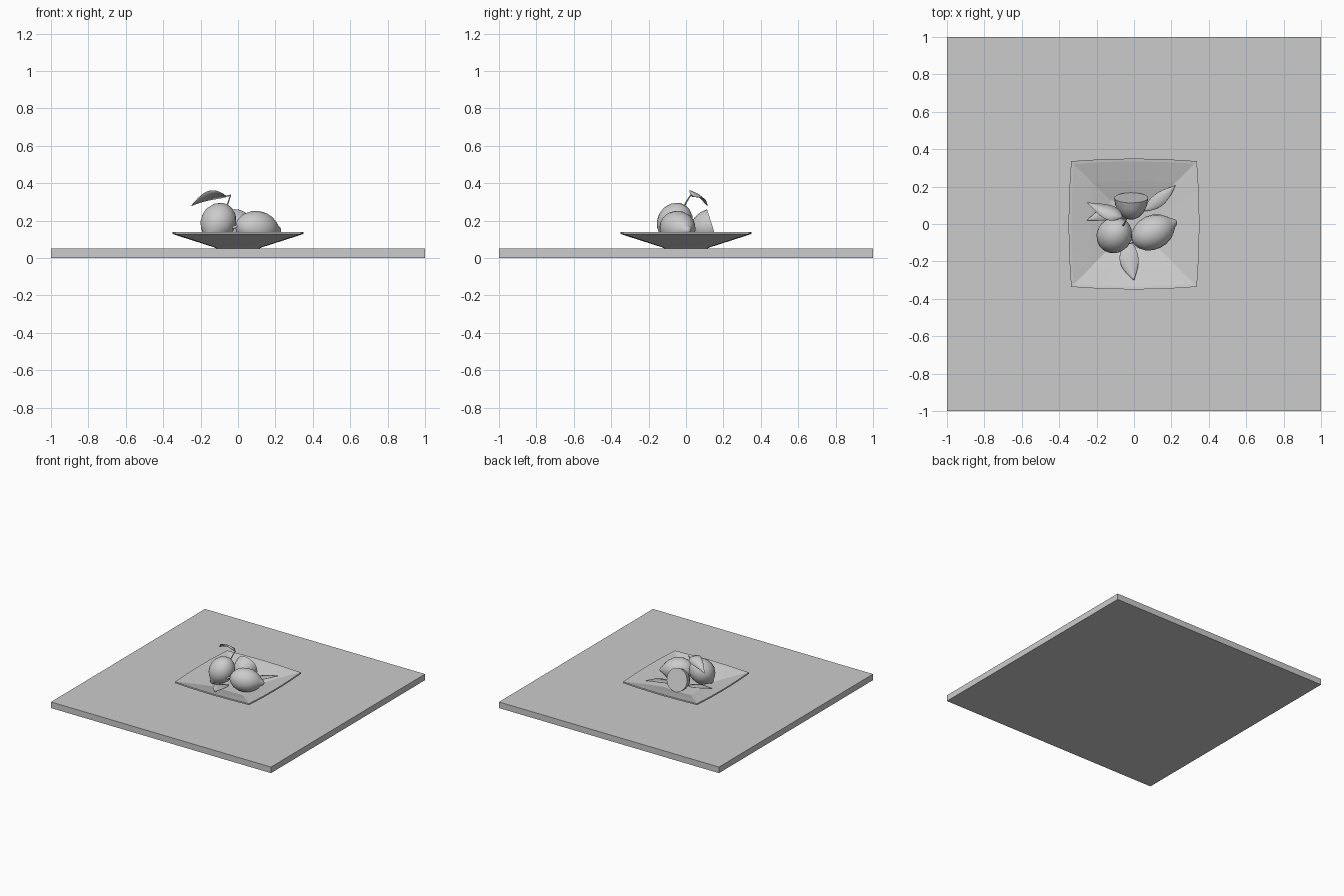
import bpy, bmesh, math
from mathutils import Vector

cube = bpy.data.objects.get("Cube")
if cube:
    bpy.data.objects.remove(cube, do_unlink=True)


def make_object(name, bm, smooth=False):
    bmesh.ops.recalc_face_normals(bm, faces=bm.faces)
    mesh = bpy.data.meshes.new(name)
    bm.to_mesh(mesh)
    bm.free()
    obj = bpy.data.objects.new(name, mesh)
    bpy.context.collection.objects.link(obj)
    if smooth:
        bpy.ops.object.select_all(action="DESELECT")
        obj.select_set(True)
        bpy.context.view_layer.objects.active = obj
        bpy.ops.object.shade_smooth_by_angle(angle=math.radians(40))
    return obj


def loft(rings):
    """Bridge closed rings of points and cap both ends."""
    bm = bmesh.new()
    loops = [[bm.verts.new(p) for p in ring] for ring in rings]
    count = len(loops[0])
    for a, b in zip(loops, loops[1:]):
        for i in range(count):
            j = (i + 1) % count
            bm.faces.new((a[i], a[j], b[j], b[i]))
    bm.faces.new(loops[0])
    bm.faces.new(loops[-1])
    return bm


def square_ring(half, z, steps=4):
    """Square outline with gently bowed sides."""
    points = []
    for side in range(4):
        angle = side * math.pi / 2
        for k in range(steps):
            t = 2 * k / steps - 1
            x, y = half * 0.96 * t, -half * (1 - 0.04 * t * t)
            points.append((x * math.cos(angle) - y * math.sin(angle),
                           x * math.sin(angle) + y * math.cos(angle), z))
    return points


def lemon(name, center, axis, radius, profile, segments=20):
    """Profile pairs are (radius factor, distance along the axis)."""
    turn = Vector(axis).to_track_quat("Z", "Y")
    rings = []
    for r, h in profile:
        ring = []
        for i in range(segments):
            a = math.tau * i / segments
            ring.append(Vector(center) + turn @ Vector(
                (r * radius * math.cos(a), r * radius * math.sin(a), h)))
        rings.append(ring)
    return make_object(name, loft(rings), smooth=True)


def leaf(name, base, middle, tip, width, roll=0, fold=0.25, steps=10):
    """Folded blade along a curve passing through the middle point."""
    base, middle, tip = Vector(base), Vector(middle), Vector(tip)
    control = 2 * middle - (base + tip) / 2
    along = (tip - base).normalized()
    side = along.cross(Vector((0, 0, 1))).normalized()
    up = side.cross(along)
    bm = bmesh.new()
    rows = []
    for k in range(steps + 1):
        t = k / steps
        p = base * (1 - t) ** 2 + control * 2 * t * (1 - t) + tip * t * t
        w = max(width * math.sin(math.pi * t ** 0.85), 0.001)
        row = []
        for s in (-1, 0, 1):
            offset = side * s * w + up * (abs(s) * fold * w + s * roll * w)
            row.append(bm.verts.new(p + offset))
        rows.append(row)
    for a, b in zip(rows, rows[1:]):
        for i in range(2):
            bm.faces.new((a[i], a[i + 1], b[i + 1], b[i]))
    obj = make_object(name, bm, smooth=True)
    thick = obj.modifiers.new("Thickness", "SOLIDIFY")
    thick.thickness = 0.003
    return obj


def stem(name, points, radius):
    curve = bpy.data.curves.new(name, "CURVE")
    curve.dimensions = "3D"
    curve.bevel_depth = radius
    curve.bevel_resolution = 1
    curve.use_fill_caps = True
    spline = curve.splines.new("POLY")
    spline.points.add(len(points) - 1)
    for point, co in zip(spline.points, points):
        point.co = (*co, 1)
    obj = bpy.data.objects.new(name, curve)
    bpy.context.collection.objects.link(obj)


# Table board
bpy.ops.mesh.primitive_cube_add(size=1, location=(0, 0, 0.025))
board = bpy.context.object
board.name = "board"
board.scale = (2, 2, 0.05)

# Square plate: foot, flared underside, rim and dished inside
plate_profile = [(0.115, 0.05), (0.125, 0.056), (0.35, 0.128), (0.35, 0.14),
                 (0.335, 0.138), (0.23, 0.108), (0.13, 0.075)]
make_object("plate", loft([square_ring(h, z) for h, z in plate_profile]))

# Whole lemons: blunt stem end first, pointed end last
body = [(0.07, -0.118), (0.2, -0.117), (0.48, -0.104), (0.76, -0.077), (0.94, -0.04),
        (1, 0), (0.94, 0.04), (0.76, 0.077), (0.5, 0.104), (0.28, 0.121),
        (0.18, 0.136), (0.06, 0.142)]
lemon("right_lemon", (0.1, -0.045, 0.16), (0.9, 0.42, -0.1), 0.092, body)
upright = [(r, h * 0.9) for r, h in body]
lemon("left_lemon", (-0.105, -0.06, 0.193), (-0.4, -0.45, -0.78), 0.094, upright)

# Half lemon with its cut face to the back
half = [(r, h) for r, h in body if h <= 0]
lemon("half_lemon", (-0.015, 0.14, 0.174), (0, 0.95, 0.3), 0.091, half)

# Stems
stem("left_lemon_stem", [(-0.058, -0.008, 0.28), (-0.05, 0.005, 0.305),
                         (-0.04, 0.025, 0.335), (-0.065, 0.035, 0.33)], 0.004)
stem("right_lemon_stem", [(0.0, -0.092, 0.172), (-0.03, -0.1, 0.16)], 0.008)

# Leaves
leaf("raised_leaf", (-0.06, 0.035, 0.33), (-0.14, 0.065, 0.343), (-0.25, 0.115, 0.28),
     0.04, roll=-0.55, fold=-0.15)
leaf("left_leaf", (-0.06, 0.06, 0.11), (-0.15, 0.055, 0.12), (-0.25, 0.02, 0.125), 0.035)
leaf("right_leaf", (0.05, 0.07, 0.1), (0.14, 0.135, 0.118), (0.22, 0.205, 0.132), 0.035)
leaf("front_leaf", (-0.03, -0.08, 0.1), (-0.025, -0.2, 0.122), (0, -0.3, 0.135), 0.05)
